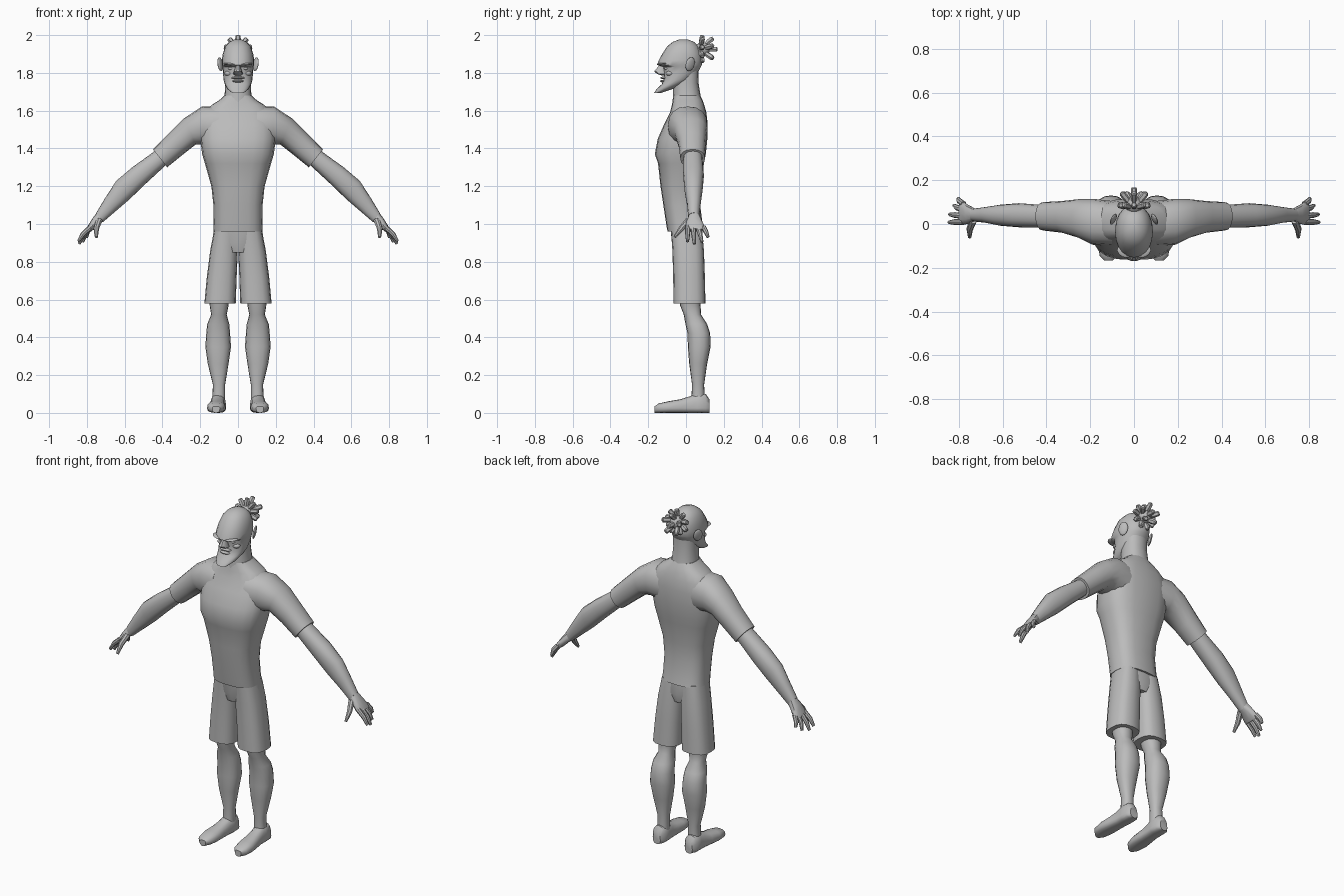
import bpy
import bmesh
from math import cos, sin, pi, radians
from mathutils import Vector, Matrix

default_cube = bpy.data.objects.get("Cube")
if default_cube:
    bpy.data.objects.remove(default_cube, do_unlink=True)

grey = bpy.data.materials.new("plain_grey")
grey.use_nodes = True
grey.diffuse_color = (0.5, 0.5, 0.5, 1)
grey.node_tree.nodes["Principled BSDF"].inputs["Base Color"].default_value = (0.5, 0.5, 0.5, 1)


def finish(name, bm, mirrored=False, angle=40):
    """Turn a bmesh into a shaded object, optionally mirrored across x."""
    bmesh.ops.recalc_face_normals(bm, faces=bm.faces)
    mesh = bpy.data.meshes.new(name)
    bm.to_mesh(mesh)
    bm.free()
    mesh.materials.append(grey)
    obj = bpy.data.objects.new(name, mesh)
    bpy.context.collection.objects.link(obj)
    bpy.ops.object.select_all(action="DESELECT")
    obj.select_set(True)
    bpy.context.view_layer.objects.active = obj
    bpy.ops.object.shade_smooth_by_angle(angle=radians(angle))
    if mirrored:
        modifier = obj.modifiers.new("mirror", "MIRROR")
        modifier.use_mirror_merge = False
    return obj


def power(value, p):
    return (abs(value) ** (2 / p)) * (1 if value >= 0 else -1)


def add_loft(bm, sections, sides=16, p=2.3):
    """Skin sections given as centre, side axis, upper axis, lower axis."""
    rings = []
    for centre, side, upper, lower in sections:
        ring = []
        for i in range(sides):
            t = 2 * pi * i / sides
            c, s = power(cos(t), p), power(sin(t), p)
            ring.append(bm.verts.new(centre + side * c + (upper if s >= 0 else lower) * s))
        rings.append(ring)
    for low, high in zip(rings, rings[1:]):
        for i in range(sides):
            j = (i + 1) % sides
            bm.faces.new((low[i], low[j], high[j], high[i]))
    bm.faces.new(rings[0])
    bm.faces.new(rings[-1])


def loft(name, sections, mirrored=False, sides=16, p=2.3):
    bm = bmesh.new()
    add_loft(bm, sections, sides, p)
    return finish(name, bm, mirrored)


def span(ax, az, bx, bz, front, back):
    """Section between two points in the front plane, with a depth range."""
    a, b = Vector((ax, 0, az)), Vector((bx, 0, bz))
    depth = Vector((0, (back - front) / 2, 0))
    centre = (a + b) / 2 + Vector((0, (front + back) / 2, 0))
    return centre, (a - b) / 2, depth, depth


def level(z, inner, outer, front, back):
    return span(outer, z, inner, z, front, back)


def centred(z, half, front, back):
    return level(z, -half, half, front, back)


def add_tube(bm, points, radii, sides=8):
    """Tapered tube along a few points."""
    points = [Vector(q) for q in points]
    turn = (points[-1] - points[0]).to_track_quat("Z", "Y")
    side, up = turn @ Vector((1, 0, 0)), turn @ Vector((0, 1, 0))
    add_loft(bm, [(q, side * r, up * r, up * r) for q, r in zip(points, radii)], sides, 2)


def blob(name, centre, size, tilt=(0, 0, 0), mirrored=False):
    """Stretched sphere."""
    bm = bmesh.new()
    turn = Matrix.Identity(3)
    for angle, axis in zip(tilt, "XYZ"):
        turn = Matrix.Rotation(radians(angle), 3, axis) @ turn
    matrix = Matrix.Translation(centre) @ turn.to_4x4() @ Matrix.Diagonal((*size, 1))
    bmesh.ops.create_uvsphere(bm, u_segments=12, v_segments=8, radius=1, matrix=matrix)
    return finish(name, bm, mirrored, 60)


# Shirt body, from hem to collar
loft("shirt_body", [centred(*r) for r in (
    (.96, .131, -.098, .096), (1.0, .129, -.105, .088), (1.1, .13, -.12, .075),
    (1.2, .141, -.135, .078), (1.32, .175, -.148, .095), (1.37, .19, -.165, .105),
    (1.45, .2, -.15, .113), (1.53, .2, -.115, .115), (1.59, .18, -.085, .108),
    (1.63, .14, -.075, .097), (1.655, .1, -.07, .088), (1.68, .072, -.065, .075))],
    sides=20, p=2.7)

# Shirt sleeves, starting inside the body
loft("sleeves", [span(*r) for r in (
    (.1, 1.625, .1, 1.4, -.1, .105), (.19, 1.622, .185, 1.42, -.095, .115),
    (.285, 1.56, .225, 1.42, -.062, .113), (.36, 1.485, .295, 1.365, -.04, .105),
    (.45, 1.395, .375, 1.3, -.03, .1))], mirrored=True)

# Bare arms down to the wrist
loft("arms", [span(*r) for r in (
    (.4, 1.42, .345, 1.345, -.01, .085), (.46, 1.372, .4, 1.295, -.015, .088),
    (.56, 1.3, .492, 1.21, -.015, .095), (.645, 1.228, .575, 1.13, -.008, .088),
    (.7, 1.143, .645, 1.07, .005, .078), (.75, 1.06, .715, 1.01, .012, .07))],
    mirrored=True)

# Hands: palm, four spread fingers and a thumb
loft("palms", [span(*r) for r in (
    (.745, 1.065, .71, 1.015, .014, .07), (.77, 1.03, .735, 1.0, .002, .085),
    (.795, .99, .765, .97, -.004, .102), (.802, .975, .778, .96, .0, .1))],
    mirrored=True, sides=12)
fingers = bmesh.new()
tips = ((.845, .008, .908), (.842, .044, .895), (.822, .085, .905), (.802, .117, .93))
for i, tip in enumerate(tips):
    base = Vector((.778, .01 + .027 * i, .985))
    tip = Vector(tip)
    middle = base.lerp(tip, .55) + Vector((.006, 0, .004))
    add_tube(fingers, (base, middle, tip), (.014, .013, .008))
add_tube(fingers, ((.735, .015, 1.02), (.75, -.025, .975), (.75, -.06, .93)), (.018, .015, .008))
finish("fingers", fingers, True)

# Shorts: hips and two straight legs
loft("shorts_hips", [centred(*r) for r in (
    (.85, .07, -.062, .08), (.9, .138, -.074, .09), (1.0, .124, -.085, .082))], p=2.6)
loft("shorts_legs", [level(*r) for r in (
    (.58, .012, .178, -.066, .103), (.72, .007, .165, -.068, .1),
    (.86, .001, .147, -.072, .095), (.97, .0, .126, -.08, .085))], mirrored=True, p=2.6)

# Lower legs with knee and calf
loft("lower_legs", [level(*r) for r in (
    (.66, .045, .155, -.04, .085), (.57, .05, .15, -.032, .077),
    (.52, .06, .142, -.012, .08), (.47, .046, .163, -.003, .112),
    (.42, .042, .168, .008, .128), (.35, .037, .173, .01, .13),
    (.26, .05, .16, .017, .112), (.15, .068, .133, .032, .096),
    (.06, .068, .136, .028, .1))], mirrored=True)

# Shoes, lofted from toe to heel
shoe = []
for y, x, half, top in (
        (-.166, .116, .02, .035), (-.145, .117, .04, .05), (-.09, .115, .049, .062),
        (-.03, .111, .044, .072), (.02, .107, .04, .088), (.06, .105, .042, .105),
        (.105, .105, .04, .1), (.125, .105, .024, .07)):
    shoe.append((Vector((x, y, .025)), Vector((half, 0, 0)),
                 Vector((0, 0, top - .025)), Vector((0, 0, .025))))
loft("shoes", shoe, True, p=2.5)

# Neck
loft("neck", [centred(*r) for r in (
    (1.62, .085, -.075, .085), (1.68, .071, -.068, .077),
    (1.75, .067, -.068, .066), (1.83, .067, -.06, .068))])

# Head, from the beard point up to the crown, with an overhanging brow
loft("head", [centred(*r) for r in (
    (1.693, .03, -.17, -.135), (1.715, .057, -.155, -.07), (1.74, .07, -.128, -.015),
    (1.765, .077, -.118, .03), (1.8, .079, -.117, .062), (1.832, .082, -.122, .078),
    (1.842, .086, -.153, .084), (1.865, .086, -.145, .086), (1.9, .081, -.126, .083),
    (1.94, .068, -.1, .066), (1.964, .046, -.07, .042), (1.977, .018, -.035, .01))],
    sides=20, p=2.2)

# Face: nose, lips, eyes, brows, ears
loft("nose", [centred(*r) for r in (
    (1.785, .014, -.125, -.1), (1.795, .026, -.155, -.1),
    (1.808, .021, -.17, -.1), (1.843, .01, -.14, -.1))], sides=10)
blob("upper_lip", (0, -.116, 1.774), (.036, .02, .007))
blob("lower_lip", (0, -.12, 1.756), (.03, .018, .007))
blob("eyes", (.036, -.103, 1.823), (.017, .012, .008), mirrored=True)
blob("cheeks", (.046, -.085, 1.797), (.026, .022, .015), mirrored=True)
blob("brows", (.043, -.126, 1.846), (.037, .026, .007), (0, -5, 28), True)
blob("ears", (.094, .022, 1.846), (.009, .027, .038), (-10, 12, 28), True)

# Bun of short blunt locks fanning out behind the crown
knot = Vector((0, .072, 1.925))
blob("bun_core", knot + Vector((0, .015, 0)), (.038, .04, .038))
locks = bmesh.new()
for count, lean, length in ((1, 0, .095), (5, 40, .094), (9, 78, .076)):
    for i in range(count):
        around, off = 2 * pi * i / count + pi / 2, radians(lean)
        way = Vector((sin(off) * cos(around), cos(off), sin(off) * sin(around)))
        add_tube(locks, [knot + way * length * f for f in (.2, .7, .94, 1)],
                 (.009, .015, .014, .009), 6)
finish("bun_locks", locks, angle=30)
